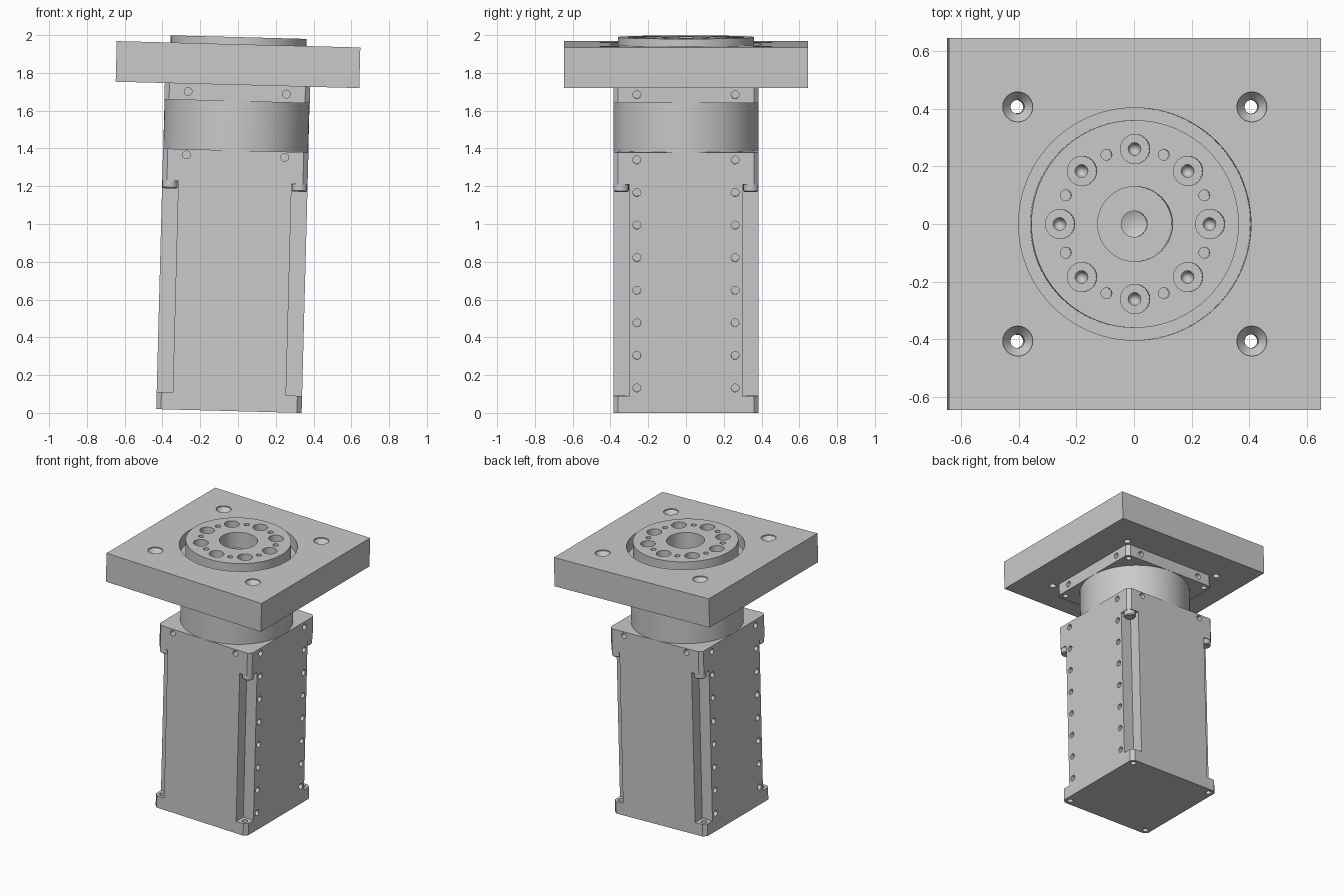
import bpy, bmesh
from math import pi, radians, cos, sin
from mathutils import Matrix

cube = bpy.data.objects.get("Cube")
if cube:
    bpy.data.objects.remove(cube, do_unlink=True)

grey = bpy.data.materials.new("machined_grey")
grey.use_nodes = True
colour = (0.59, 0.59, 0.59, 1)
grey.diffuse_color = colour
grey.node_tree.nodes["Principled BSDF"].inputs["Base Color"].default_value = colour

# The whole unit leans slightly towards +x
LEAN = radians(1.5)
PLACE = Matrix.Translation((-0.048, 0, 0.01)) @ Matrix.Rotation(LEAN, 4, "Y")
HALF = 0.385
SIGNS = (-1, 1)
CORNERS = [(a, b) for a in SIGNS for b in SIGNS]


def at(x, y, z=0):
    return Matrix.Translation((x, y, z))


def lathe(bm, profile, matrix=Matrix(), steps=24):
    """Turn an (r, z) profile about z; it starts and ends on the axis."""
    part = bmesh.new()
    verts = [part.verts.new((r, 0, z)) for r, z in profile]
    edges = [part.edges.new(pair) for pair in zip(verts, verts[1:])]
    bmesh.ops.spin(part, geom=verts + edges, axis=(0, 0, 1), cent=(0, 0, 0),
                   angle=2 * pi, steps=steps)
    bmesh.ops.remove_doubles(part, verts=part.verts[:], dist=1e-4)
    part.transform(matrix)
    mesh = bpy.data.meshes.new("turned")
    part.to_mesh(mesh)
    part.free()
    bm.from_mesh(mesh)
    bpy.data.meshes.remove(mesh)


def rod(bm, r, z0, z1, matrix=Matrix(), steps=24):
    lathe(bm, [(0, z0), (r, z0), (r, z1), (0, z1)], matrix, steps)


def box(bm, half, z0, z1, x=0, y=0):
    m = at(x, y, (z0 + z1) / 2) @ Matrix.Diagonal((2 * half, 2 * half, z1 - z0, 1))
    bmesh.ops.create_cube(bm, size=1, matrix=m)


def chamfered_block(bm, half, z0, z1, chamfer):
    box(bm, half, z0, z1)
    upright = [e for e in bm.edges
               if abs(e.verts[0].co.z - e.verts[1].co.z) > 0.01]
    bmesh.ops.bevel(bm, geom=upright, offset=chamfer, segments=1, affect="EDGES")


def to_object(name, bm):
    bmesh.ops.recalc_face_normals(bm, faces=bm.faces[:])
    mesh = bpy.data.meshes.new(name)
    bm.to_mesh(mesh)
    bm.free()
    obj = bpy.data.objects.new(name, mesh)
    bpy.context.scene.collection.objects.link(obj)
    return obj


def cut(obj, cutter_bm):
    """Subtract the cutter shape and bake the result."""
    cutter = to_object("cutter", cutter_bm)
    mod = obj.modifiers.new("cut", "BOOLEAN")
    mod.operation, mod.solver, mod.object = "DIFFERENCE", "EXACT", cutter
    graph = bpy.context.evaluated_depsgraph_get()
    baked = bpy.data.meshes.new_from_object(obj.evaluated_get(graph))
    obj.modifiers.clear()
    obj.data = baked
    bpy.data.objects.remove(cutter, do_unlink=True)


def finish(obj):
    mesh = obj.data
    mesh.materials.clear()
    mesh.materials.append(grey)
    mesh.transform(PLACE)
    mesh.shade_smooth()
    mesh.set_sharp_from_angle(angle=radians(30))


def side_holes(bm, heights, along_x):
    """Pairs of blind holes on two opposite sides."""
    for side in SIGNS:
        for offset in SIGNS:
            for z in heights:
                turn = Matrix.Rotation(side * pi / 2, 4, "Y")
                m = at(side * HALF, offset * 0.26, z) @ turn
                if not along_x:
                    m = Matrix.Rotation(pi / 2, 4, "Z") @ m
                rod(bm, 0.021, -0.05, 0.05, m, 16)


# Motor body: chamfered block with corner channels and screw holes
bm = bmesh.new()
chamfered_block(bm, HALF, 0, 1.38, 0.025)
body = to_object("motor_body", bm)
bm = bmesh.new()
for a, b in CORNERS:
    box(bm, 0.1, 0.09, 1.21, a * 0.4, b * 0.4)
side_holes(bm, [0.132 + 0.1725 * i for i in range(8)], True)
side_holes(bm, [1.35], False)
cut(body, bm)
bm = bmesh.new()
for a, b in CORNERS:
    rod(bm, 0.02, -0.05, 0.2, at(a * 0.343, b * 0.343), 16)
cut(body, bm)
finish(body)

# Screw heads hanging under the corner blocks
bm = bmesh.new()
for a, b in CORNERS:
    lathe(bm, [(0, 1.17), (0.034, 1.17), (0.04, 1.176), (0.04, 1.215), (0, 1.215)],
          at(a * 0.343, b * 0.343), 20)
finish(to_object("corner_screw_heads", bm))

# Round gearbox neck
bm = bmesh.new()
rod(bm, HALF - 0.001, 1.375, 1.645, steps=96)
finish(to_object("gearbox_neck", bm))

# Square flange under the plate
bm = bmesh.new()
chamfered_block(bm, HALF, 1.64, 1.73, 0.025)
flange = to_object("upper_flange", bm)
bm = bmesh.new()
side_holes(bm, [1.685], True)
side_holes(bm, [1.685], False)
cut(flange, bm)
bm = bmesh.new()
for a, b in CORNERS:
    rod(bm, 0.02, 1.6, 1.69, at(a * 0.343, b * 0.343), 16)
cut(flange, bm)
finish(flange)

# Mounting plate: round recess and four countersunk holes
bm = bmesh.new()
box(bm, 0.645, 1.727, 1.942)
plate = to_object("mounting_plate", bm)
bm = bmesh.new()
lathe(bm, [(0, 1.6), (0.35, 1.6), (0.35, 1.85), (0.403, 1.85), (0.403, 2), (0, 2)],
      steps=96)
for a, b in CORNERS:
    lathe(bm, [(0, 1.6), (0.024, 1.6), (0.024, 1.9), (0.052, 1.935),
               (0.052, 2), (0, 2)], at(a * 0.406, b * 0.406))
cut(plate, bm)
finish(plate)

# Output disc: centre bore, ring of counterbored holes and pin holes
bm = bmesh.new()
rod(bm, 0.36, 1.735, 1.98, steps=96)
disc = to_object("output_disc", bm)
bm = bmesh.new()
lathe(bm, [(0, 1.77), (0.045, 1.79), (0.045, 1.86), (0.13, 1.86), (0.13, 2.1), (0, 2.1)],
      steps=48)
for i in range(8):
    ang = i * pi / 4
    lathe(bm, [(0, 1.78), (0.022, 1.82), (0.022, 1.9), (0.051, 1.9),
               (0.051, 2.1), (0, 2.1)], at(0.26 * cos(ang), 0.26 * sin(ang)))
    ang += pi / 8
    rod(bm, 0.019, 1.9, 2.1, at(0.26 * cos(ang), 0.26 * sin(ang)), 16)
cut(disc, bm)
finish(disc)
